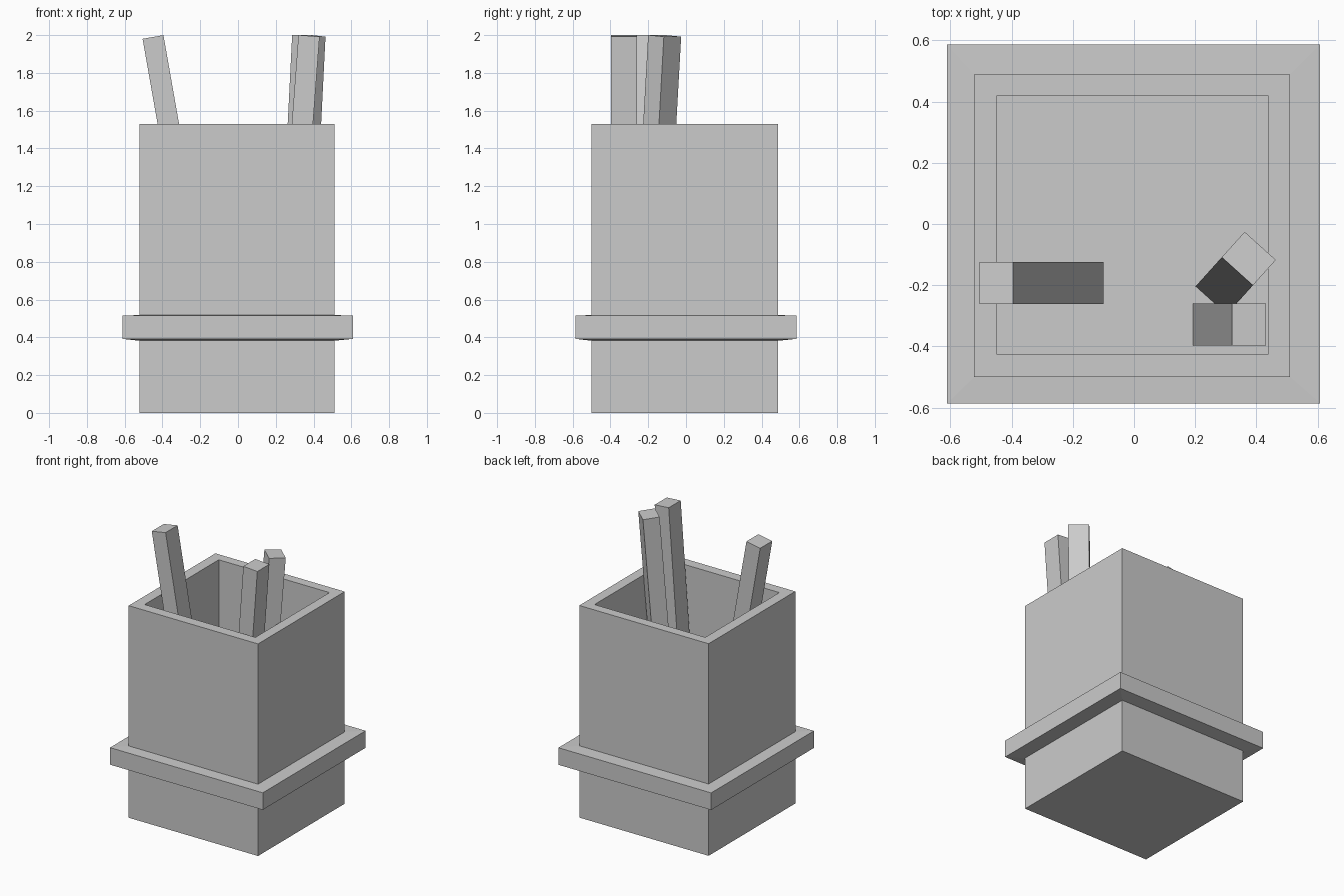
import bpy, bmesh
from math import radians
from mathutils import Matrix, Vector

if "Cube" in bpy.data.objects:
    bpy.data.objects.remove(bpy.data.objects["Cube"])


def finish(name, bm):
    bmesh.ops.recalc_face_normals(bm, faces=bm.faces)
    mesh = bpy.data.meshes.new(name)
    bm.to_mesh(mesh)
    bm.free()
    obj = bpy.data.objects.new(name, mesh)
    bpy.context.collection.objects.link(obj)
    return obj


def square_sweep(name, rings):
    """Skin a stack of rectangles (x0, x1, y0, y1, z), capping both ends."""
    bm = bmesh.new()
    loops = [[bm.verts.new((x, y, z)) for x, y in
              ((x0, y0), (x1, y0), (x1, y1), (x0, y1))]
             for x0, x1, y0, y1, z in rings]
    for a, b in zip(loops, loops[1:]):
        for i in range(4):
            j = (i + 1) % 4
            bm.faces.new((a[i], a[j], b[j], b[i]))
    bm.faces.new(loops[0])
    bm.faces.new(loops[-1])
    return finish(name, bm)


def stick(name, top, lean, turn):
    """Rectangular rod hanging from the centre of its top face."""
    length = 1.70
    bm = bmesh.new()
    bmesh.ops.create_cube(bm, size=1)
    bmesh.ops.scale(bm, vec=(0.112, 0.137, length), verts=bm.verts)
    bmesh.ops.translate(bm, vec=(0, 0, -length / 2), verts=bm.verts)
    obj = finish(name, bm)
    obj.matrix_world = (Matrix.Translation(Vector(top))
                        @ Matrix.Rotation(radians(turn), 4, 'Z')
                        @ Matrix.Rotation(radians(lean), 4, 'Y'))
    return obj


# Square hollow cup with a raised band around it
outer = (-0.522, 0.51, -0.50, 0.488)
band = (-0.611, 0.608, -0.586, 0.586)
inner = (-0.447, 0.437, -0.426, 0.419)
square_sweep("cup_with_band", [
    (*outer, 0.0),
    (*outer, 0.382),
    (*band, 0.392),
    (*band, 0.515),
    (*outer, 0.518),
    (*outer, 1.53),
    (*inner, 1.53),
    (*inner, 0.30),
])

# Three leaning sticks
stick("left_stick", (-0.45, -0.193, 1.99), -10, 0)
stick("right_front_stick", (0.376, -0.328, 1.996), 4.3, 0)
stick("right_back_stick", (0.375, -0.113, 1.996), 4.3, 48)
